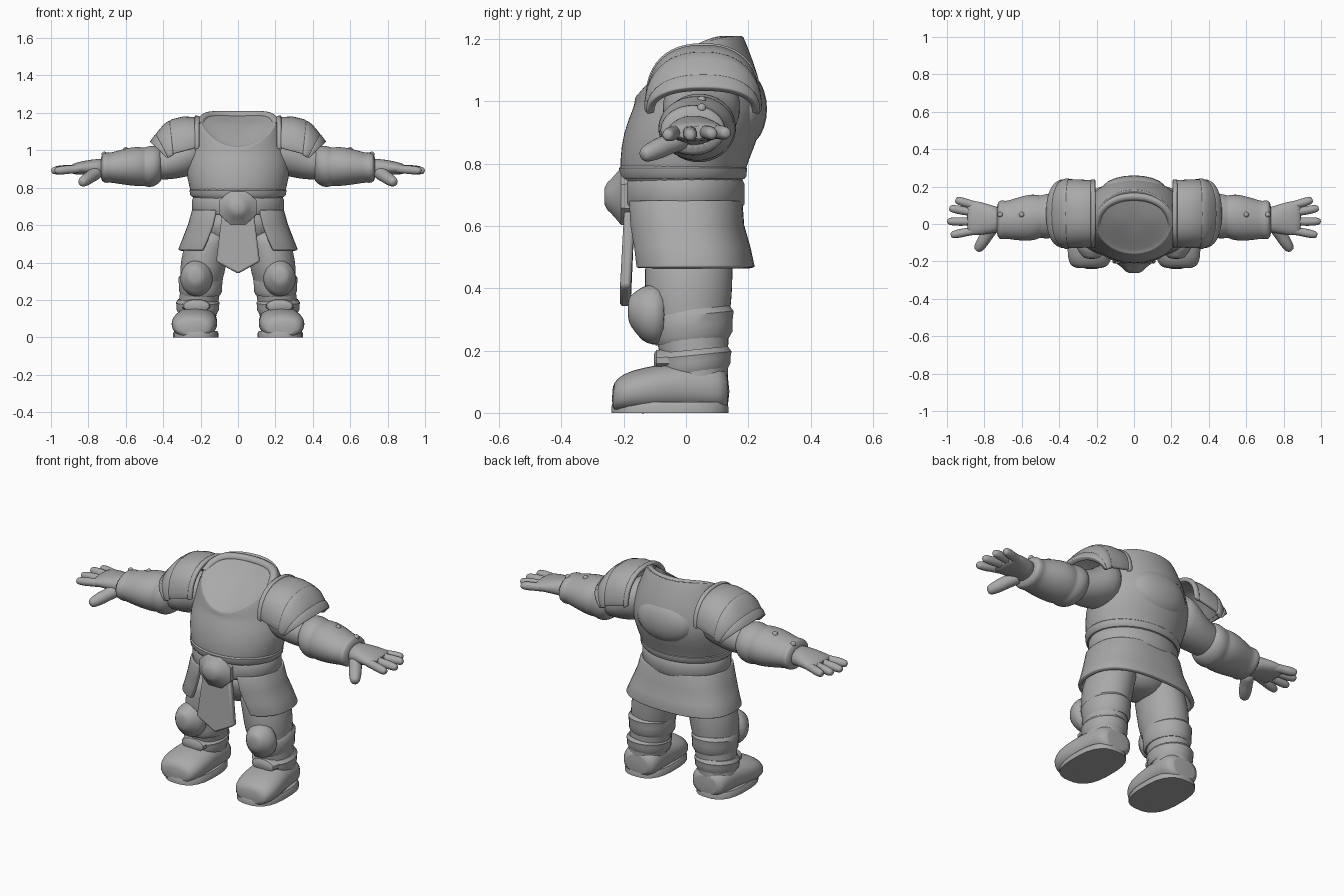
import bpy
import bmesh
import math
from mathutils import Vector

if "Cube" in bpy.data.objects:
    bpy.data.objects.remove(bpy.data.objects["Cube"])

# One matte grey for the whole figure
grey = bpy.data.materials.new("plain_grey")
grey.use_nodes = True
grey.diffuse_color = (0.4, 0.4, 0.4, 1)
grey.node_tree.nodes["Principled BSDF"].inputs["Base Color"].default_value = (0.4, 0.4, 0.4, 1)


def finish(name, bm, mirror=False, subdiv=0, solid=0, bevel=0, angle=40):
    bmesh.ops.recalc_face_normals(bm, faces=bm.faces)
    mesh = bpy.data.meshes.new(name)
    bm.to_mesh(mesh)
    bm.free()
    mesh.materials.append(grey)
    obj = bpy.data.objects.new(name, mesh)
    bpy.context.collection.objects.link(obj)
    bpy.ops.object.select_all(action='DESELECT')
    bpy.context.view_layer.objects.active = obj
    obj.select_set(True)
    bpy.ops.object.shade_smooth_by_angle(angle=math.radians(angle))
    if solid:
        mod = obj.modifiers.new("Thickness", 'SOLIDIFY')
        mod.thickness = solid
        mod.offset = 0
    if bevel:
        mod = obj.modifiers.new("Bevel", 'BEVEL')
        mod.width = bevel
        mod.segments = 2
    if subdiv:
        mod = obj.modifiers.new("Subdivision", 'SUBSURF')
        mod.levels = mod.render_levels = subdiv
    if mirror:
        obj.modifiers.new("Mirror", 'MIRROR')
    return obj


def power(v, e):
    return math.copysign(abs(v) ** e, v)


def bridge(bm, rows, closed):
    for a, b in zip(rows, rows[1:]):
        n = len(a)
        for i in range(n if closed else n - 1):
            j = (i + 1) % n
            bm.faces.new((a[i], a[j], b[j], b[i]))


def loft(name, axis, rings, sides=24, square=1.0, slope=0, lift=0, **kw):
    """Rings are (centre x, y, z, radius u, radius v[, tilt weight])."""
    bm = bmesh.new()
    u, v = {'x': (1, 2), 'y': (0, 2), 'z': (0, 1)}[axis]
    rows = []
    for x, y, z, ru, rv, *tilt in rings:
        row = []
        for k in range(sides):
            a = math.tau * (k + 0.5) / sides
            p = Vector((x, y, z))
            p[u] += ru * power(math.cos(a), square)
            p[v] += rv * power(math.sin(a), square)
            if tilt:
                p.z += tilt[0] * (slope * (p.y - y) + lift * (p.x - x) ** 2)
            row.append(bm.verts.new(p))
        rows.append(row)
    bridge(bm, rows, True)
    bm.faces.new(rows[0])
    bm.faces.new(rows[-1])
    return finish(name, bm, **kw)


def ball(name, centre, radii, **kw):
    bm = bmesh.new()
    bmesh.ops.create_uvsphere(bm, u_segments=20, v_segments=12, radius=1)
    for v in bm.verts:
        v.co = Vector(centre) + v.co * Vector(radii)
    return finish(name, bm, **kw)


def limb(name, a, b, r1, r2):
    """Rounded finger running from a to b."""
    a, b = Vector(a), Vector(b)
    turn = (b - a).to_track_quat('Z', 'Y')
    length = (b - a).length
    bm = bmesh.new()
    rows = []
    for t, s in ((0, .85), (.15, 1), (.45, .95), (.55, 1.08), (.85, 1.05), (.96, .85), (1, .45)):
        r = (r1 + (r2 - r1) * t) * s
        rows.append([bm.verts.new(a + turn @ Vector((r * math.cos(k * math.tau / 10),
                     r * math.sin(k * math.tau / 10), length * t))) for k in range(10)])
    bridge(bm, rows, True)
    bm.faces.new(rows[0])
    bm.faces.new(rows[-1])
    return finish(name, bm, subdiv=1, mirror=True)


def arch(name, stations, thick):
    """Stations are (x, half depth, top z, bottom z, inward sweep at the ends)."""
    bm = bmesh.new()
    rows = []
    for x, hy, top, bottom, sweep in stations:
        row = []
        for k in range(25):
            a = math.pi * k / 24
            s = power(math.sin(a), .85)
            row.append(bm.verts.new((x - sweep * (1 - s), .055 - hy * power(math.cos(a), .85),
                                     bottom + (top - bottom) * s)))
        rows.append(row)
    bridge(bm, rows, False)
    return finish(name, bm, solid=thick, bevel=.006, mirror=True)


# Torso with a sloping neck opening
loft("torso", 'z', [
    (0, -.01, .70, .235, .19), (0, -.01, .77, .25, .2), (0, -.008, .80, .262, .206),
    (0, .018, .90, .282, .222), (0, .043, .98, .275, .212), (0, .033, 1.04, .25, .2, .4),
    (0, .015, 1.085, .222, .182, .9), (0, .01, 1.112, .207, .174, 1),
    (0, .01, 1.112, .2, .168, 1), (0, .01, 1.108, .188, .158, 1),
    (0, .015, 1.128, .1, .085, 1)], sides=28, slope=.57, lift=1.35, subdiv=1, angle=55)
loft("waist_trim", 'z', [(0, -.01, .75, .246, .198), (0, -.01, .76, .256, .205),
     (0, -.01, .785, .26, .206), (0, -.01, .797, .25, .196)], sides=40)
ball("back_boss", (0, .186, .975), (.17, .074, .12))

# Rolled collar behind the neck
curve = bpy.data.curves.new("collar_roll", 'CURVE')
curve.dimensions = '3D'
curve.bevel_depth = .023
curve.use_fill_caps = True
line = curve.splines.new('NURBS')
path = [(-.205, -.01, 1.13), (-.195, .08, 1.187), (-.1, .142, 1.187), (0, .15, 1.187),
        (.1, .142, 1.187), (.195, .08, 1.187), (.205, -.01, 1.13)]
line.points.add(len(path) - 1)
for point, co in zip(line.points, path):
    point.co = (*co, 1)
line.use_endpoint_u = True
curve.materials.append(grey)
bpy.context.collection.objects.link(bpy.data.objects.new("collar_roll", curve))

# Belt and faceted buckle
loft("belt", 'z', [(0, -.008, .655, .235, .186), (0, -.008, .67, .246, .196),
     (0, -.008, .735, .246, .196), (0, -.008, .752, .238, .188)], sides=40)
loft("buckle", 'y', [(0, -.17, .695, .108, .102), (0, -.208, .695, .106, .1),
     (0, -.222, .695, .085, .082), (0, -.24, .695, .062, .06), (0, -.252, .695, .05, .048),
     (0, -.262, .695, .03, .028)], sides=8)

# Flared skirt, open at the front
bm = bmesh.new()
rows = []
for z, rx, ry, cy, gap in ((.68, .235, .178, -.008, .42), (.6, .257, .18, -.004, .45),
                           (.53, .284, .186, .01, .5), (.465, .31, .192, .018, .56)):
    row = []
    for k in range(41):
        a = -math.pi / 2 + gap + (math.tau - 2 * gap) * k / 40
        row.append(bm.verts.new((rx * power(math.cos(a), .8), cy + ry * power(math.sin(a), .8), z)))
    rows.append(row)
bridge(bm, rows, False)
finish("skirt", bm, solid=.022, bevel=.005)

# Pointed front tabard
bm = bmesh.new()
face = bm.faces.new([bm.verts.new(p) for p in (
    (-.085, -.198, .66), (-.117, -.212, .405), (0, -.212, .34), (.117, -.212, .405), (.085, -.198, .66))])
for v in bmesh.ops.extrude_face_region(bm, geom=[face])["geom"]:
    if isinstance(v, bmesh.types.BMVert):
        v.co.y += .035
finish("tabard", bm, bevel=.01)

# Hips and legs
loft("hips", 'z', [(0, .01, .46, .07, .07), (0, .01, .5, .17, .12),
                   (0, 0, .58, .215, .15), (0, 0, .68, .22, .16)], subdiv=1)
loft("leg", 'z', [(.13, .01, .58, .11, .13), (.165, .01, .5, .122, .142), (.183, .008, .41, .124, .142),
     (.19, .008, .345, .12, .138), (.197, .012, .3, .112, .125), (.208, .025, .2, .105, .112),
     (.222, .035, .1, .105, .1), (.225, .035, .05, .1, .1)], subdiv=1, mirror=True)
for name, x, y, z, h, rx, ry in (("calf_cuff", .2, .02, .28, .052, .12, .134),
                                 ("ankle_cuff", .215, .025, .165, .038, .117, .122)):
    loft(name, 'z', [(x, y, z - h, rx * .88, ry * .88, 1), (x, y, z - h + .02, rx * .97, ry * .97, 1),
                     (x, y, z, rx * .97, ry * .97, 1), (x, y, z + h - .018, rx, ry, 1),
                     (x, y, z + h, rx * .9, ry * .9, 1)], slope=.1, mirror=True)

# Knee guards
loft("knee_guard", 'y', [(.222, -.06, .315, .09, .1), (.222, -.11, .315, .09, .1),
     (.224, -.14, .318, .08, .09), (.225, -.16, .323, .062, .068), (.226, -.178, .328, .048, .052),
     (.226, -.187, .33, .026, .028)], sides=16, mirror=True, subdiv=1)
loft("shin_plate", 'y', [(.222, -.04, .17, .085, .042), (.222, -.095, .168, .07, .034),
     (.222, -.103, .168, .05, .022)], sides=12, mirror=True)

# Boots with flat soles
loft("boot", 'y', [(.238, -.238, .045, .075, .04), (.238, -.222, .056, .102, .056),
     (.236, -.175, .068, .122, .07), (.232, -.1, .075, .123, .077), (.226, -.03, .083, .113, .083),
     (.22, .05, .083, .11, .083), (.218, .11, .078, .104, .078), (.218, .14, .068, .08, .06)],
     square=.88, subdiv=1, mirror=True)
loft("sole", 'z', [(.226, -.052, 0, .123, .189), (.226, -.052, .02, .123, .189),
     (.226, -.052, .035, .115, .183)], square=.75, mirror=True)

# Arms
loft("upper_arm", 'x', [(.18, .05, 1.0, .12, .12), (.27, .05, .985, .13, .125),
     (.34, .05, .943, .113, .098), (.41, .05, .928, .095, .085), (.5, .04, .92, .09, .085)],
     subdiv=1, mirror=True)
loft("gauntlet", 'x', [(.40, .05, .925, .085, .08), (.425, .045, .92, .112, .1),
     (.455, .042, .915, .122, .112), (.485, .04, .912, .118, .11), (.50, .04, .912, .112, .102),
     (.52, .037, .913, .122, .106), (.57, .033, .914, .125, .104), (.64, .025, .91, .112, .09),
     (.685, .022, .907, .1, .079), (.70, .022, .907, .106, .083), (.72, .022, .907, .104, .079),
     (.735, .022, .905, .085, .062)], subdiv=1, mirror=True)
for x, z in ((.6, 1.002), (.715, .978)):
    ball("gauntlet_rivet", (x, .05, z), (.015, .015, .015), mirror=True)

# Hands
loft("palm", 'x', [(.70, .022, .905, .066, .052), (.76, .025, .908, .074, .046),
     (.82, .03, .907, .09, .038), (.87, .032, .902, .094, .031), (.895, .032, .899, .085, .024)],
     square=.9, subdiv=1, mirror=True)
for name, y1, x2, y2, z2 in (("little_finger", .092, .955, .13, .897), ("ring_finger", .056, .988, .085, .895),
                             ("middle_finger", .012, .999, .014, .89), ("index_finger", -.03, .98, -.06, .89)):
    limb(name, (.83, y1, .903), (x2, y2, z2), .026, .021)
limb("thumb", (.75, -.005, .885), (.84, -.142, .824), .042, .027)

# Layered shoulder armour
arch("shoulder_plate", [(.215, .17, 1.168, 1.015, 0), (.29, .174, 1.172, .995, 0),
     (.35, .176, 1.158, .982, .01), (.39, .174, 1.128, .975, .025)], .018)
arch("shoulder_inner_rim", [(.207, .172, 1.172, 1.012, 0), (.232, .174, 1.176, 1.002, 0)], .022)
arch("shoulder_lower_plate", [(.36, .178, 1.152, .972, .015), (.39, .178, 1.13, .968, .03),
     (.42, .173, 1.095, .963, .055), (.45, .164, 1.05, .96, .075)], .022)
arch("shoulder_outer_rim", [(.432, .175, 1.08, .965, .06), (.462, .168, 1.038, .962, .085)], .024)
